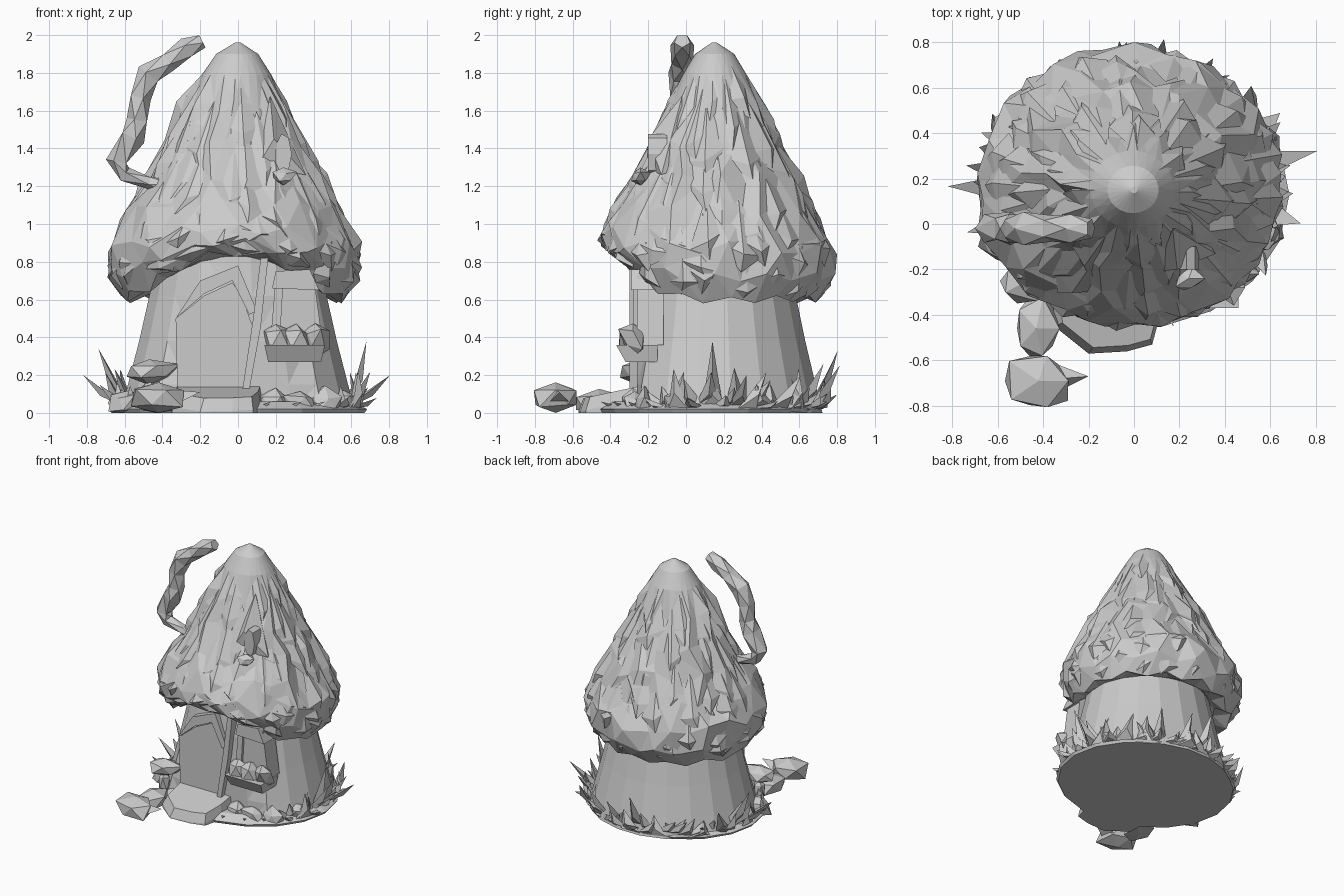
import bpy, bmesh, math, random
from mathutils import Vector

if "Cube" in bpy.data.objects:
    bpy.data.objects.remove(bpy.data.objects["Cube"])

random.seed(11)
CY = 0.15  # y of the house axis


def link(name, bm):
    me = bpy.data.meshes.new(name)
    bm.to_mesh(me)
    bm.free()
    bpy.context.collection.objects.link(bpy.data.objects.new(name, me))


def make(name, verts, faces):
    bm = bmesh.new()
    vs = [bm.verts.new(v) for v in verts]
    for f in faces:
        bm.faces.new([vs[i] for i in f])
    bmesh.ops.recalc_face_normals(bm, faces=bm.faces)
    bmesh.ops.triangulate(bm, faces=[f for f in bm.faces if len(f.verts) == 4])
    link(name, bm)


def loft(name, rings):
    n = len(rings[0])
    v = [p for r in rings for p in r]
    f = [(k*n + i, k*n + (i+1) % n, (k+1)*n + (i+1) % n, (k+1)*n + i)
         for k in range(len(rings) - 1) for i in range(n)]
    f += [tuple(range(n)), tuple(range(len(v) - n, len(v)))]
    make(name, v, f)


def prism(name, outline, y0, y1):
    loft(name, [[(x, y, z) for x, z in outline] for y in (y0, y1)])


def jit(s):
    return random.uniform(-s, s)


def rock(name, c, r, j=0.15):
    bm = bmesh.new()
    bmesh.ops.create_icosphere(bm, subdivisions=1, radius=1)
    for v in bm.verts:
        s = 1 + jit(j)
        v.co = Vector((c[0] + v.co.x*r[0]*s, c[1] + v.co.y*r[1]*s,
                       max(0, c[2] + v.co.z*r[2]*s)))
    link(name, bm)


# Ground slab
loft("ground", [[(0.67*s*math.cos(a), 0.13 + 0.58*s*math.sin(a), z)
                 for a in [math.tau*i/18 for i in range(18)]]
                for s, z in ((1, 0), (1.02, 0.02), (0.9, 0.06))])

# Trunk-like wall with flattened front
rings = []
for r, z in ((0.63, 0), (0.59, 0.15), (0.53, 0.38), (0.475, 0.62), (0.42, 0.9)):
    rings.append([(r*math.cos(a), max(-0.26, CY + r*0.92*math.sin(a)), z)
                  for a in [math.tau*(i + 0.5)/20 for i in range(20)]])
loft("wall", rings)

# Thatched roof: lathe whose rim lifts over the front
PROFILE = [(0.015, 1.96, 0), (0.11, 1.9, 0), (0.18, 1.79, 0), (0.275, 1.6, 0),
           (0.375, 1.4, 0), (0.465, 1.22, 0), (0.56, 1.05, 0.2), (0.645, 0.88, 0.35),
           (0.645, 0.72, 0.75), (0.575, 0.6, 1), (0.47, 0.64, 0.85), (0.36, 0.74, 0.3)]
N = 26


def lift(a):
    return 0.24*max(0, -math.sin(a))**2.5


def polar(r, a, z):
    s = math.sin(a)
    return (r*math.cos(a)*1.02 - 0.02*min(1, r*2), CY + (0.96 if s > 0 else 0.93)*r*s, z)


rings = []
for k, (r, z, w) in enumerate(PROFILE):
    ring = []
    for i in range(N):
        a = math.tau*(i + 0.5*(k % 2))/N
        zz = z + w*lift(a)
        rr = r
        if 3 <= k <= 9:
            rr += 0.012*(-1)**i + jit(0.022)
            zz += jit(0.05 if k < 8 else 0.01) + (0.022*(-1)**i if k >= 8 else 0)
            a += jit(0.05)
        ring.append(polar(rr, a, zz))
    rings.append(ring)
loft("roof", rings)


# Overlapping thatch tufts: long irregular wedges lying on the roof
def roof_point(t, a, off=0.0):
    t = max(0.5, min(t, 8.99))
    k = int(t)
    f = t - k
    (r0, z0, w0), (r1, z1, w1) = PROFILE[k], PROFILE[k + 1]
    return polar(r0 + (r1 - r0)*f + off, a, z0 + (z1 - z0)*f + (w0 + (w1 - w0)*f)*lift(a))


verts, faces = [], []
for row in range(7):
    t = 2.8 + row*0.9
    n = 8 + 2*row
    for i in range(n):
        a = math.tau*(i + 0.5*(row % 2))/n + jit(0.15)
        tt = t + jit(0.4)
        h = random.uniform(0.35, 0.6)*math.tau/n
        b = len(verts)
        verts += [roof_point(tt - random.uniform(1.1, 1.7), a + jit(0.05), -0.004),
                  roof_point(tt + jit(0.4), a - h, -0.008),
                  roof_point(tt + jit(0.4), a + h, -0.008),
                  roof_point(tt + 0.1, a, random.uniform(0.015, 0.035)),
                  roof_point(tt + 0.7, a + jit(0.1), 0.0)]
        faces += [(b, b+1, b+3), (b, b+3, b+2), (b+1, b+4, b+3), (b+3, b+4, b+2)]
make("thatch", verts, faces)

# Dormer hood with small attic window
make("dormer_hood", [(0.17, -0.02, 1.68), (0.1, -0.21, 1.3), (0.19, -0.2, 1.45),
                     (0.36, -0.13, 1.26), (0.28, -0.02, 1.3)],
     [(0, 1, 2), (0, 2, 3), (0, 3, 4), (0, 4, 1), (1, 4, 3, 2)])
prism("attic_window", [(0.24 + 0.045*math.cos(math.tau*i/7), 1.37 + 0.11*math.sin(math.tau*i/7))
                       for i in range(7)], -0.2, -0.1)
rock("attic_sill", (0.24, -0.24, 1.25), (0.07, 0.06, 0.05), 0.3)

# Arched door, door frame and the leaning post
prism("door", [(-0.32, 0.08), (-0.33, 0.5), (-0.18, 0.62), (-0.03, 0.69), (0.02, 0.62),
               (0.08, 0.45), (0.05, 0.08)], -0.27, -0.2)
prism("door_arch", [(-0.33, 0.5), (-0.18, 0.63), (-0.03, 0.70), (0.06, 0.52), (0.1, 0.54),
                    (0.0, 0.78), (-0.2, 0.7)], -0.29, -0.2)
prism("post", [(0.02, 0.1), (0.06, 0.12), (0.12, 0.45), (0.16, 0.82), (0.12, 0.82), (0.08, 0.5)],
      -0.3, -0.2)

# Window frame, lintel and flower box
prism("window_frame", [(0.17, 0.36), (0.2, 0.72), (0.4, 0.73), (0.45, 0.36)], -0.26, -0.12)
prism("window_lintel", [(0.18, 0.66), (0.2, 0.75), (0.38, 0.76), (0.43, 0.65)], -0.29, -0.12)
prism("window_side", [(0.17, 0.36), (0.2, 0.72), (0.24, 0.7), (0.22, 0.36)], -0.28, -0.12)
loft("flower_box", [[(0.3 - w, y0, z), (0.3 + w, y0, z), (0.3 + w, -0.15, z), (0.3 - w, -0.15, z)]
                    for w, y0, z in ((0.14, -0.32, 0.27), (0.16, -0.37, 0.36))])
for x in (0.2, 0.31, 0.41):
    rock("box_plant", (x, -0.28, 0.39), (0.08, 0.07, 0.09), 0.35)

# Door step
step = [(-0.35, -0.45), (-0.2, -0.57), (-0.03, -0.56), (0.08, -0.53), (0.12, -0.38),
        (0.13, -0.22), (-0.36, -0.22)]
loft("step", [[(x*s, -0.3 + (y + 0.3)*s, z + (0.05*(y + 0.3)/0.26 if z else 0)) for x, y in step]
              for s, z in ((1, 0), (1, 0.06), (0.9, 0.13))])

# Stones and toadstool beside the door
rock("path_stone", (-0.42, -0.69, 0.08), (0.155, 0.145, 0.095))
rock("side_stone", (-0.43, -0.46, 0.05), (0.1, 0.15, 0.08))
make("stone_leaf", [(-0.33, -0.62, 0.06), (-0.2, -0.67, 0.11), (-0.32, -0.73, 0.05), (-0.33, -0.68, 0.12)],
     [(0, 1, 3), (1, 2, 3), (0, 2, 1)])
rock("toadstool_stem", (-0.47, -0.25, 0.09), (0.05, 0.05, 0.11))
rock("toadstool_cap", (-0.47, -0.25, 0.22), (0.15, 0.11, 0.07), 0.25)
for x, y in ((0.2, -0.28), (0.33, -0.27), (0.46, -0.22), (-0.58, -0.1), (0.56, -0.05)):
    rock("base_stone", (x, y, 0.05), (0.1, 0.07, 0.08), 0.3)

# Curling smoke
PATH = [(-0.34, 1.19, 0.05), (-0.47, 1.22, 0.035), (-0.6, 1.26, 0.045), (-0.64, 1.33, 0.06),
        (-0.56, 1.46, 0.07), (-0.53, 1.55, 0.06), (-0.52, 1.67, 0.06), (-0.47, 1.79, 0.07),
        (-0.37, 1.86, 0.055), (-0.27, 1.93, 0.06), (-0.19, 1.97, 0.04)]
rings = []
for k, (x, z, r) in enumerate(PATH):
    p, q = PATH[max(k-1, 0)], PATH[min(k+1, len(PATH)-1)]
    d = Vector((q[0] - p[0], 0, q[1] - p[1])).normalized()
    s = Vector((d.z, 0, -d.x))
    rings.append([Vector((x, -0.02, z)) + s*r*math.cos(a) + Vector((0, 1.1*r*math.sin(a), 0))
                  for a in [math.tau*(i + 0.5*(k % 2))/5 for i in range(5)]])
loft("smoke", rings)

# Grass blades and broad leaves around the base
verts, faces = [], []


def blade(a, r0, r1, h, w, lean=0.0):
    b = len(verts)

    def pt(r, da, z):
        return (r*math.cos(a + da), 0.14 + 0.9*r*math.sin(a + da), z)
    verts.extend([pt(r0, -w, 0.02), pt(r0, w, 0.02), pt((r0 + r1)/2 + 0.03, lean*0.5, h*0.45),
                  pt(r1, lean, h)])
    faces.extend([(b, b+1, b+2), (b, b+2, b+3), (b+1, b+3, b+2), (b, b+3, b+1)])


for i in range(60):
    a = math.radians(-35 + 250*(i + random.random())/60)
    blade(a, random.uniform(0.55, 0.66), random.uniform(0.62, 0.75),
          random.uniform(0.05, 0.24), random.uniform(0.08, 0.15), jit(0.18))
for deg, r, h in ((0, 0.68, 0.38), (14, 0.83, 0.2), (62, 0.74, 0.26), (95, 0.74, 0.33),
                  (80, 0.76, 0.25), (178, 0.82, 0.2), (170, 0.75, 0.34), (195, 0.76, 0.15)):
    blade(math.radians(deg), 0.58, r, h, 0.11)
for deg in (282, 297, 310, 322):
    blade(math.radians(deg), 0.5, 0.68, 0.06, 0.08, 0.05)
make("grass", verts, faces)
